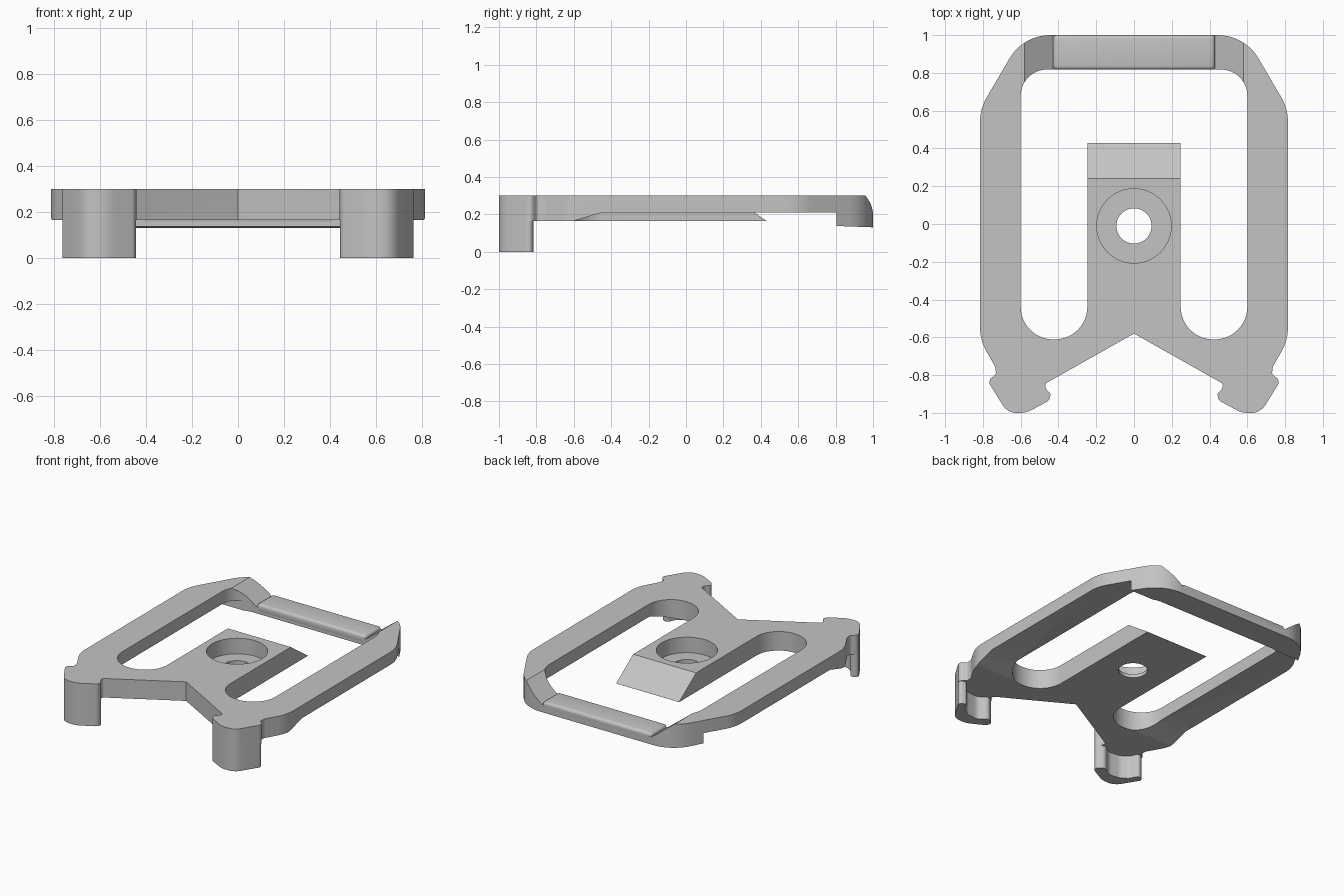
import bpy, bmesh, math
from mathutils import Vector

cube = bpy.data.objects.get("Cube")
if cube:
    bpy.data.objects.remove(cube, do_unlink=True)

grey = bpy.data.materials.new("plain grey")
grey.use_nodes = True
COLOUR = (0.55, 0.55, 0.55, 1)
grey.diffuse_color = COLOUR
grey.node_tree.nodes["Principled BSDF"].inputs["Base Color"].default_value = COLOUR


def fillet(corners, steps=8):
    """Round each (x, y, radius) corner of a closed polygon."""
    out, n = [], len(corners)
    for i, (x, y, r) in enumerate(corners):
        p = Vector((x, y))
        a = Vector(corners[i - 1][:2]) - p
        b = Vector(corners[(i + 1) % n][:2]) - p
        half = a.angle(b) / 2
        if r == 0:
            out.append(p)
            continue
        t = min(r / math.tan(half), 0.49 * a.length, 0.49 * b.length)
        r = t * math.tan(half)
        a.normalize()
        b.normalize()
        centre = p + (a + b).normalized() * (r / math.sin(half))
        start, end = p + a * t - centre, p + b * t - centre
        sweep = math.atan2(start.x * end.y - start.y * end.x, start.dot(end))
        for k in range(steps + 1):
            ang = sweep * k / steps
            c, s = math.cos(ang), math.sin(ang)
            out.append(centre + Vector((start.x * c - start.y * s,
                                        start.x * s + start.y * c)))
    return out


def prism(name, pts, lo, hi, axis="z"):
    """Extrude a 2D profile along an axis."""
    place = {"x": lambda u, v, w: (w, u, v),
             "y": lambda u, v, w: (u, w, v),
             "z": lambda u, v, w: (u, v, w)}[axis]
    bm = bmesh.new()
    rings = [[bm.verts.new(place(p[0], p[1], w)) for p in pts] for w in (lo, hi)]
    for ring in rings:
        bm.faces.new(ring)
    for i in range(len(pts)):
        bm.faces.new((rings[0][i - 1], rings[0][i], rings[1][i], rings[1][i - 1]))
    bmesh.ops.recalc_face_normals(bm, faces=bm.faces)
    mesh = bpy.data.meshes.new(name)
    bm.to_mesh(mesh)
    bm.free()
    mesh.materials.append(grey)
    ob = bpy.data.objects.new(name, mesh)
    bpy.context.collection.objects.link(ob)
    return ob


def activate(ob):
    bpy.ops.object.select_all(action="DESELECT")
    ob.select_set(True)
    bpy.context.view_layer.objects.active = ob


def cut(target, cutter):
    mod = target.modifiers.new("cut", "BOOLEAN")
    mod.operation, mod.solver, mod.object = "DIFFERENCE", "EXACT", cutter
    activate(target)
    bpy.ops.object.modifier_apply(modifier=mod.name)
    bpy.data.objects.remove(cutter, do_unlink=True)


def mirrored(half):
    return half + [(-x, y, r) for x, y, r in reversed(half) if x != 0]


def circle(radius, y, n=48):
    return [(radius * math.cos(math.tau * i / n),
             y + radius * math.sin(math.tau * i / n)) for i in range(n)]


# Outer edge of a foot, shared by the frame outline and the foot itself
foot_edge = [(.44, -.90, .02), (.45, -.935, .03), (.57, -1, .13),
             (.67, -1, .11), (.775, -.83, .03)]

# Frame plate
outline = [(0, -.58, 0), (.475, -.848, .02), (.462, -.88, .01)] + foot_edge + [
    (.73, -.795, .02), (.735, -.755, .015), (.815, -.615, .25),
    (.815, .61, .25), (.587, 1, .25)]
frame = prism("frame", fillet(mirrored(outline), 10), .10, .30)

# U-shaped window around the central tongue
window = [(.247, .43, 0), (.247, -.611, .176), (.6, -.611, .176), (.6, .818, .14)]
cut(frame, prism("window_cutter", fillet(mirrored(window), 14), -.1, .5))

# Underside: thick centre, ramped thinner rails, deeper rear end
rear = [(.805, .138), (1.1, .127), (1.1, 0), (-1.1, 0), (-1.1, .165)]
cut(frame, prism("centre_under_cutter", [(.805, .165)] + rear, -.42, .42, "x"))
rail = [(-.6, .165), (-.45, .21), (.805, .21)] + rear
for lo, hi in ((-1, -.42), (.42, 1)):
    cut(frame, prism("rail_under_cutter", rail, lo, hi, "x"))

# Sloped end of the tongue
cut(frame, prism("wedge_cutter", [(.2, .328), (.47, .137), (.47, .4), (.2, .4)],
                 -.3, .3, "x"))

# Lowered rear crossbar with sloped shoulders
cut(frame, prism("recess_cutter", [(-.61, .323), (-.43, .185), (.43, .185), (.61, .323)],
                 .6, 1.1, "y"))

# Counterbored screw hole
cut(frame, prism("counterbore_cutter", circle(.197, -.01), .19, .4))
cut(frame, prism("hole_cutter", circle(.093, -.01), 0, .4))

# Rounded pad on the crossbar
pad = prism("crossbar_pad", [(-.428, .817), (.428, .817), (.428, 1), (-.428, 1)], .145, .207)
bevel = pad.modifiers.new("round", "BEVEL")
bevel.width, bevel.segments = .02, 4
activate(pad)
bpy.ops.object.modifier_apply(modifier=bevel.name)

# Curved clip feet below the front corners
foot = foot_edge + [(.72, -.81, .02), (.69, -.87, .06), (.64, -.905, .06),
                    (.55, -.915, .06), (.49, -.865, .03)]
parts = [frame, pad]
for side, sign in (("left", 1), ("right", -1)):
    pts = [(sign * p.x, p.y) for p in fillet(foot)]
    parts.append(prism(side + "_foot", pts, 0, .166))

for ob in parts:
    activate(ob)
    bpy.ops.object.shade_smooth_by_angle(angle=math.radians(25))
